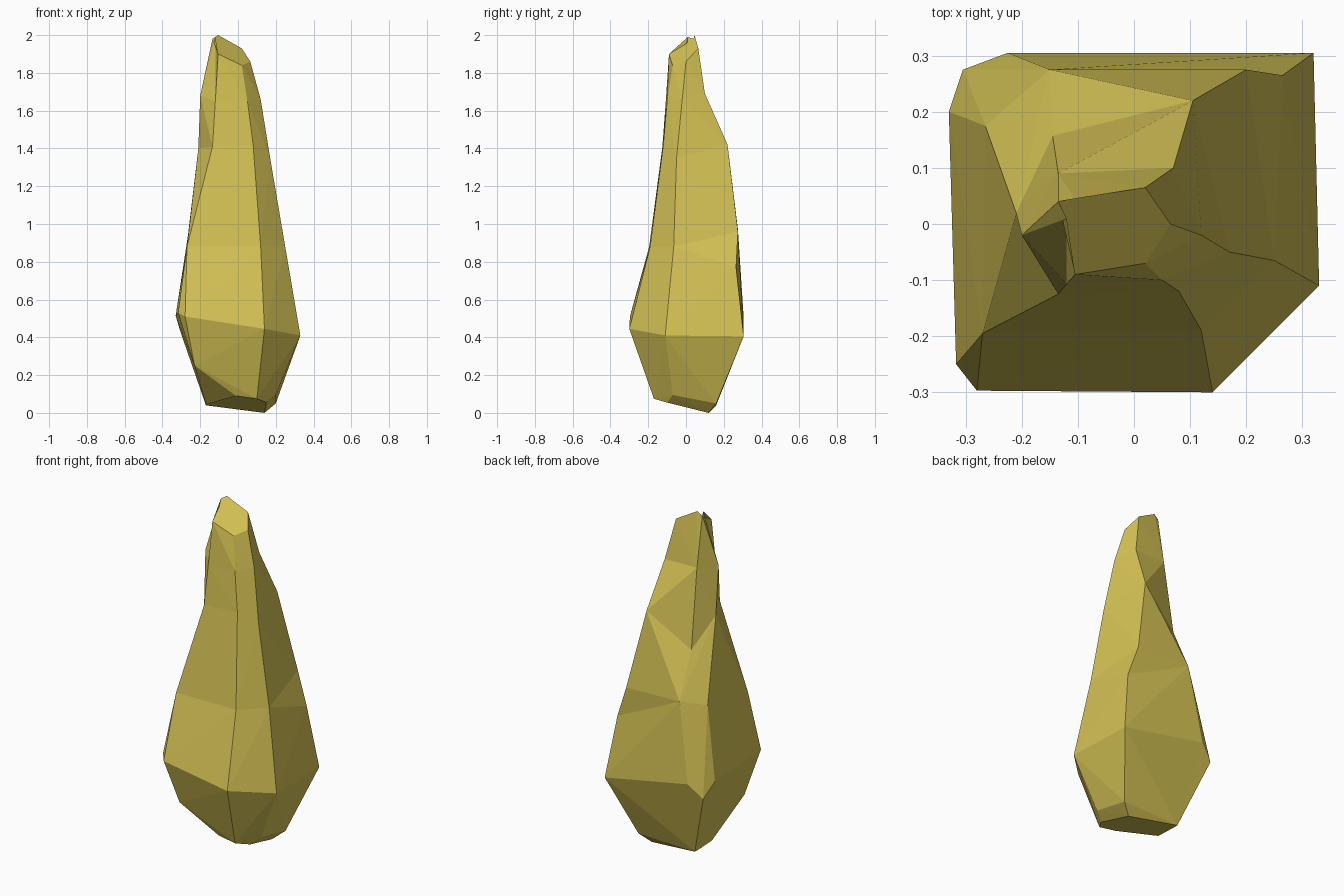
import bpy
import bmesh
from mathutils import Vector

# Remove the default object
default = bpy.data.objects.get("Cube")
if default:
    bpy.data.objects.remove(default, do_unlink=True)


def make_material(name, colour):
    material = bpy.data.materials.new(name)
    material.use_nodes = True
    material.diffuse_color = colour
    material.node_tree.nodes["Principled BSDF"].inputs["Base Color"].default_value = colour
    return material


# Ridges of the stone, each listed from the base rim to the top rim
right = [(.15, -.1, .055), (.2, -.07, .095), (.33, -.11, .41), (.25, -.065, .88),
         (.17, -.05, 1.35), (.12, -.02, 1.66), (.065, 0, 1.86)]
rear_right = [(.14, .12, 0), (.2, .16, .05), (.32, .305, .405), (.265, .265, .77),
              (.2, .275, .96), (.105, .22, 1.42), (.07, .1, 1.69), (.02, .065, 1.93)]
rear_left = [(-.17, .16, .04), (-.17, .16, .04), (-.225, .305, .51), (-.15, .275, .97),
             (-.145, .157, 1.23), (-.135, .09, 1.69), (-.105, .045, 2)]
left = [(-.17, .11, .04), (-.17, .11, .04), (-.33, .2, .515), (-.265, .175, .94),
        (-.21, .02, 1.4), (-.2, -.02, 1.68), (-.135, .04, 1.98)]
front_left = [(-.01, -.165, .09), (-.23, -.22, .25), (-.28, -.297, .51), (-.27, -.195, .88),
              (-.135, -.125, 1.41), (-.12, -.107, 1.65), (-.105, -.09, 1.9)]
front_right = [(.1, -.17, .075), (.1, -.17, .075), (.14, -.3, .445), (.12, -.19, .88),
               (.08, -.12, 1.42), (.05, -.1, 1.65), (.02, -.07, 1.84)]

# Short chamfers that merge into their neighbouring ridges
rear_chamfer = left[:2] + [(-.305, .275, .43)] + left[3:]
front_chamfer = ([(-.17, 0, .045), front_left[1], (-.317, -.25, .53)]
                 + front_left[3:6] + [(-.12, .01, 1.99)])

# Every ridge but the rear right one shares its waist point between two levels
ridges = [right, rear_right, rear_left, rear_chamfer, left,
          front_chamfer, front_left, front_right]
for ridge in ridges:
    if ridge is not rear_right:
        ridge.insert(3, ridge[3])


def add_facet(bm, corners):
    """Add a triangle unless two of its corners coincide."""
    if len({tuple(v.co) for v in corners}) == len(corners):
        bm.faces.new(corners)


def add_panel(bm, a, b, c, d):
    """Split a four-cornered panel along the diagonal that bulges outward."""
    normal = (c.co - a.co).cross(d.co - b.co)
    bulge = ((a.co + c.co) - (b.co + d.co)).dot(normal)
    if bulge >= 0:
        triangles = (a, b, c), (a, c, d)
    else:
        triangles = (a, b, d), (b, c, d)
    for corners in triangles:
        add_facet(bm, corners)


def build_stone(name, ridges, material):
    bm = bmesh.new()
    columns = [[bm.verts.new(Vector(p)) for p in ridge] for ridge in ridges]
    # Sides: panels between neighbouring ridges
    for i, column in enumerate(columns):
        following = columns[(i + 1) % len(columns)]
        for level in range(len(column) - 1):
            add_panel(bm, column[level], following[level],
                      following[level + 1], column[level + 1])
    # Base and sloping top
    bm.faces.new([column[0] for column in reversed(columns)])
    bm.faces.new([column[-1] for column in columns])
    bmesh.ops.remove_doubles(bm, verts=bm.verts[:], dist=.0001)
    bmesh.ops.recalc_face_normals(bm, faces=bm.faces[:])
    mesh = bpy.data.meshes.new(name)
    bm.to_mesh(mesh)
    bm.free()
    mesh.materials.append(material)
    stone = bpy.data.objects.new(name, mesh)
    bpy.context.collection.objects.link(stone)
    return stone


yellow = make_material("ochre_yellow", (.66, .54, .09, 1))
build_stone("standing_stone", ridges, yellow)
